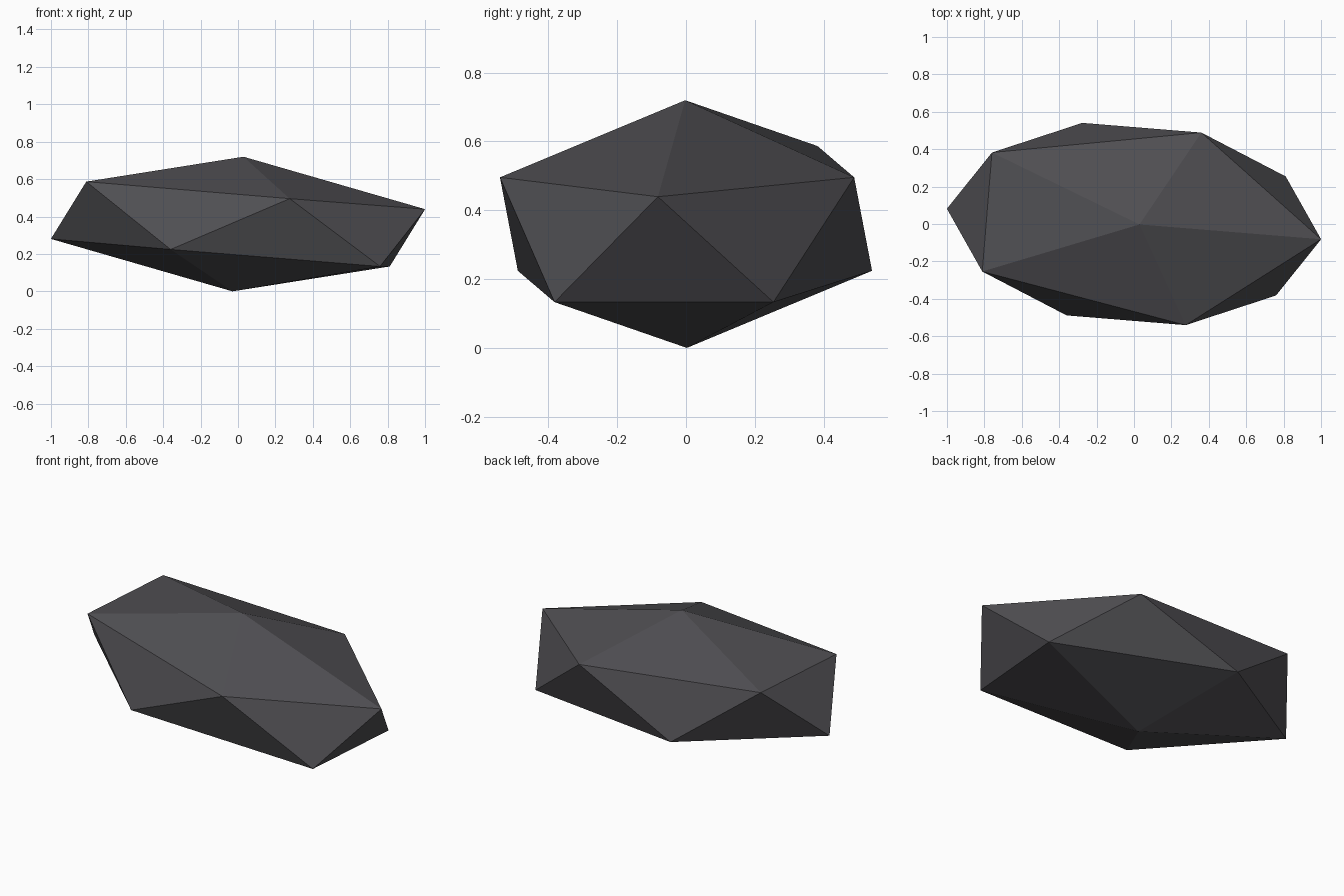
import bpy
from math import radians
from mathutils import Euler, Matrix, Vector

default = bpy.data.objects.get("Cube")
if default:
    bpy.data.objects.remove(default, do_unlink=True)

# Dark slate material
stone = bpy.data.materials.new("dark_slate_grey")
stone.use_nodes = True
colour = (0.08, 0.078, 0.086, 1.0)
stone.diffuse_color = colour
shader = next(n for n in stone.node_tree.nodes if n.type == "BSDF_PRINCIPLED")
shader.inputs["Base Color"].default_value = colour

# Flat, faceted boulder: a stretched and slightly tilted icosahedron
bpy.ops.mesh.primitive_ico_sphere_add(subdivisions=1, radius=1)
rock = bpy.context.object
rock.name = "rock"
rock.data.name = "rock"
stretch = Matrix.Diagonal(Vector((1.111, 0.607, 0.361, 1)))
tilt = Euler((0, radians(4.7), radians(-4.66))).to_matrix().to_4x4()
rock.data.transform(tilt @ stretch)

# Rest the lowest point on the ground
lowest = min(v.co.z for v in rock.data.vertices)
rock.data.transform(Matrix.Translation((0, 0, -lowest)))
rock.data.materials.append(stone)
bpy.ops.object.shade_flat()
